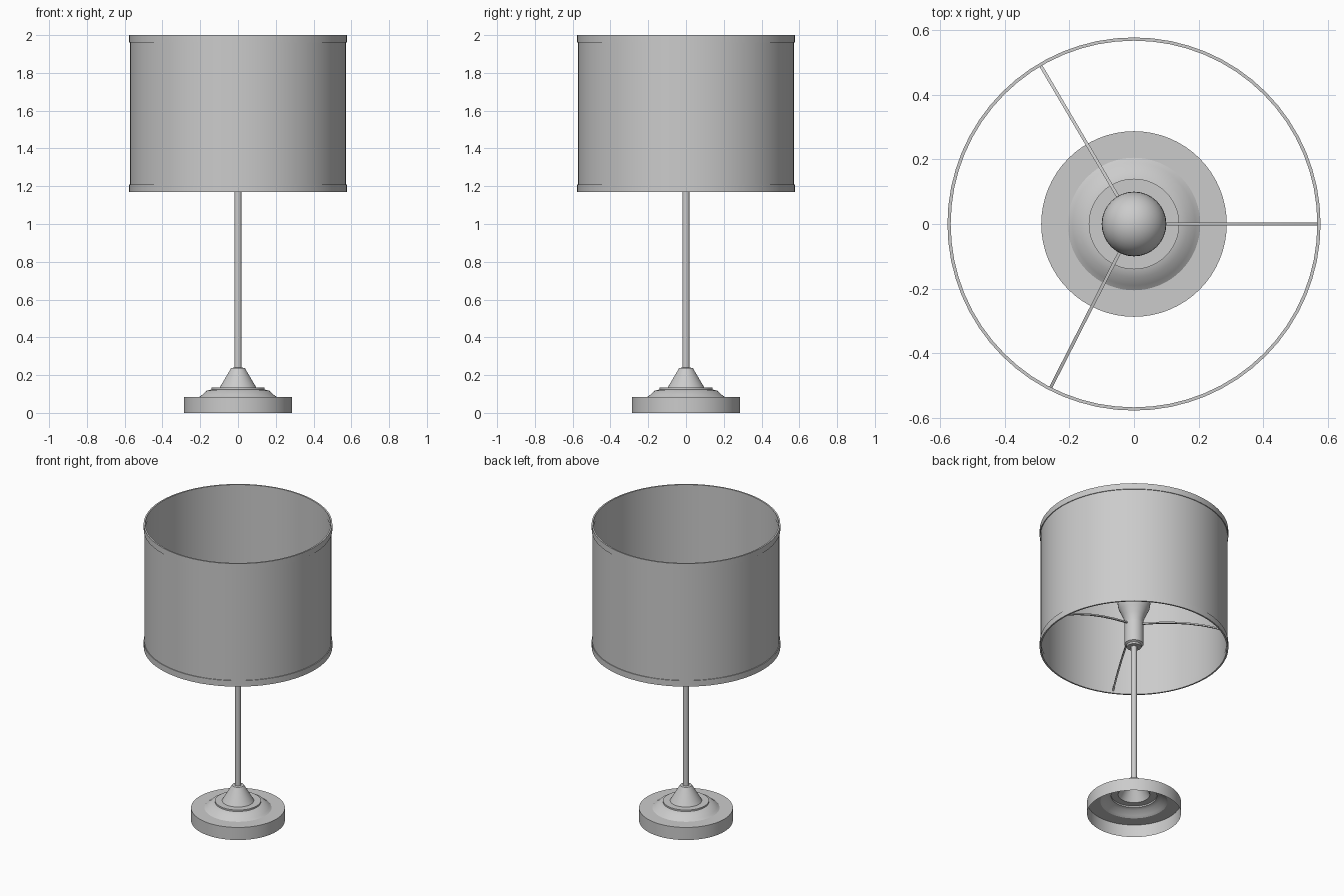
import bpy, bmesh, math
from mathutils import Vector

cube = bpy.data.objects.get("Cube")
if cube:
    bpy.data.objects.remove(cube, do_unlink=True)

GREY = (0.6, 0.6, 0.6, 1)
mat = bpy.data.materials.new("plain grey")
mat.use_nodes = True
mat.diffuse_color = GREY
mat.node_tree.nodes["Principled BSDF"].inputs["Base Color"].default_value = GREY


def finish(obj, angle=30):
    """Apply the material and smooth the rounded faces."""
    bpy.ops.object.select_all(action="DESELECT")
    obj.select_set(True)
    bpy.context.view_layer.objects.active = obj
    bpy.ops.object.shade_smooth_by_angle(angle=math.radians(angle))
    return obj


def lathe(name, profile, sides=64, closed=False):
    """Turn a (radius, height) profile around the z axis."""
    bm = bmesh.new()
    rings = []
    for r, z in profile:
        rings.append([bm.verts.new((r * math.cos(a), r * math.sin(a), z))
                      for a in (math.tau * j / sides for j in range(sides))])
    pairs = list(zip(rings, rings[1:]))
    if closed:
        pairs.append((rings[-1], rings[0]))
    for low, high in pairs:
        for j in range(sides):
            k = (j + 1) % sides
            bm.faces.new((low[j], low[k], high[k], high[j]))
    bmesh.ops.remove_doubles(bm, verts=bm.verts, dist=1e-5)
    mesh = bpy.data.meshes.new(name)
    bm.to_mesh(mesh)
    bm.free()
    mesh.materials.append(mat)
    obj = bpy.data.objects.new(name, mesh)
    bpy.context.collection.objects.link(obj)
    return finish(obj)


def spoke(name, angle, path, half=0.005):
    """Sweep a thin square rod along a (radius, height) path."""
    bm = bmesh.new()
    out = Vector((math.cos(angle), math.sin(angle), 0))
    side = Vector((-out.y, out.x, 0))
    up = Vector((0, 0, 1))
    rings = []
    for r, z in path:
        centre = out * r + up * z
        rings.append([bm.verts.new(centre + (side * s + up * t) * half)
                      for s, t in ((-1, -1), (1, -1), (1, 1), (-1, 1))])
    for a, b in zip(rings, rings[1:]):
        for j in range(4):
            k = (j + 1) % 4
            bm.faces.new((a[j], a[k], b[k], b[j]))
    bm.faces.new(rings[0])
    bm.faces.new(rings[-1])
    bmesh.ops.recalc_face_normals(bm, faces=bm.faces)
    mesh = bpy.data.meshes.new(name)
    bm.to_mesh(mesh)
    bm.free()
    mesh.materials.append(mat)
    obj = bpy.data.objects.new(name, mesh)
    bpy.context.collection.objects.link(obj)
    return finish(obj)


# Hollow stepped foot, open underneath
lathe("base", [(0.287, 0), (0.287, 0.085), (0.205, 0.085), (0.19, 0.095),
               (0.165, 0.118), (0.14, 0.124), (0.14, 0.134), (0.097, 0.134),
               (0.036, 0.238), (0.018, 0.24)])

# Stem
lathe("pole", [(0.019, 0.22), (0.019, 1.2)], sides=32)

# Bulb holder with a small bevelled lower end
lathe("socket", [(0, 1.175), (0.045, 1.175), (0.045, 1.188), (0.058, 1.195),
                 (0.058, 1.34), (0, 1.34)], sides=32)

# Bulb: neck flowing into a round globe
R, CZ = 0.1, 1.48
globe = [(R * math.cos(a), CZ + R * math.sin(a))
         for a in (math.radians(-30 + 120 * i / 12) for i in range(13))]
lathe("bulb", [(0.055, 1.335), (0.058, 1.36), (0.068, 1.39)] + globe, sides=32)

# Drum shade with raised bands on both edges, inside and out
BOTTOM, TOP, BAND = 1.17, 2.0, 0.04
outer = [(0.577, BOTTOM), (0.577, BOTTOM + BAND), (0.572, BOTTOM + BAND),
         (0.572, TOP - BAND), (0.577, TOP - BAND), (0.577, TOP)]
inner = [(0.567, TOP), (0.567, TOP - BAND), (0.569, TOP - BAND),
         (0.569, BOTTOM + BAND), (0.567, BOTTOM + BAND), (0.567, BOTTOM)]
lathe("lampshade", outer + inner, sides=64, closed=True)

# Three bowed arms carrying the shade
arm = [(0.05, 1.33), (0.15, 1.318), (0.25, 1.3), (0.35, 1.275),
       (0.45, 1.242), (0.52, 1.213), (0.568, 1.19)]
for i, degrees in enumerate((0, 120.5, 243)):
    spoke(f"shade_arm_{i + 1}", math.radians(degrees), arm)
